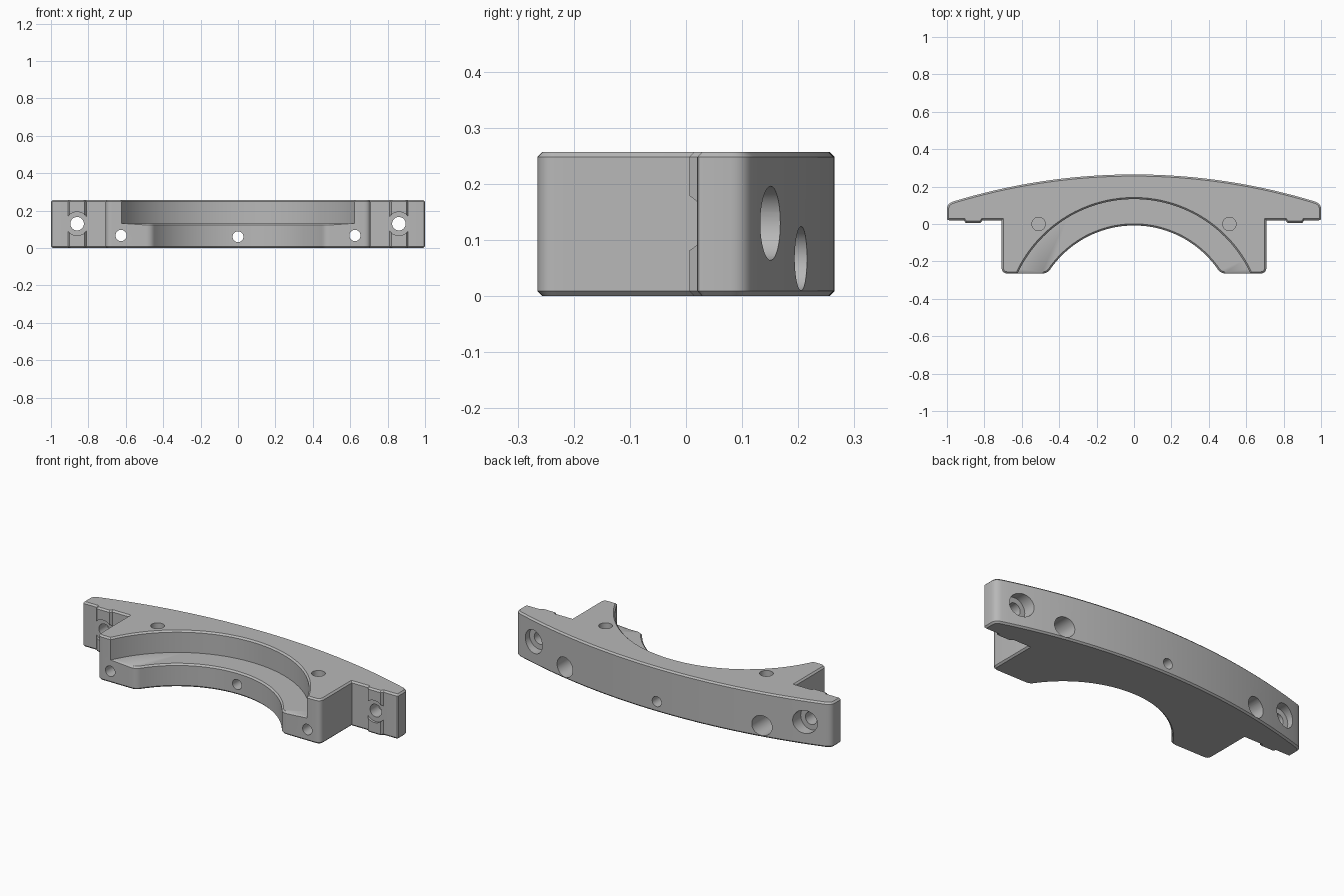
import bpy, bmesh, math
from mathutils import Vector

cube = bpy.data.objects.get("Cube")
if cube:
    bpy.data.objects.remove(cube, do_unlink=True)

HEIGHT = 0.257
BACK_Y, BACK_R = 0.265, 3.3        # large outer arc
BORE_Y, BORE_R = -0.553, 0.545     # inner bore
POCKET_R, LEDGE_Z = 0.686, 0.132   # stepped pocket above the bore
FRONT_Y, LUG_Y = -0.265, 0.02

grey = bpy.data.materials.new("plain grey")
grey.use_nodes = True
grey.diffuse_color = (0.48, 0.48, 0.48, 1)
grey.node_tree.nodes["Principled BSDF"].inputs["Base Color"].default_value = grey.diffuse_color


def rounded(a, corner, b, steps=6):
    """Soft corner from a to b."""
    a, c, b = Vector(a), Vector(corner), Vector(b)
    return [a * (1 - t) ** 2 + c * 2 * t * (1 - t) + b * t * t
            for t in (i / steps for i in range(steps + 1))]


def back(x):
    return BACK_Y - BACK_R + math.sqrt(BACK_R ** 2 - x * x)


def bore(angle):
    return Vector((BORE_R * math.sin(angle), BORE_Y + BORE_R * math.cos(angle)))


def half_outline():
    """Right half of the plan, from back centre round to bore centre."""
    pts = [Vector((0.97 * i / 28, back(0.97 * i / 28))) for i in range(28)]
    pts += rounded((0.965, back(0.965)), (1, back(1)), (1, back(1) - 0.03))
    pts += rounded((1, LUG_Y + 0.012), (1, LUG_Y), (0.988, LUG_Y), 3)
    # raised strip on the lug
    pts += [Vector(p) for p in ((0.91, LUG_Y), (0.9, 0.006), (0.82, 0.006),
                                (0.81, LUG_Y), (0.708, LUG_Y))]
    pts += rounded((0.708, FRONT_Y + 0.035), (0.708, FRONT_Y), (0.673, FRONT_Y))
    tip = math.acos((FRONT_Y - BORE_Y) / BORE_R)
    start = tip - 0.05
    pts += rounded((bore(tip).x + 0.03, FRONT_Y), bore(tip), bore(start))
    pts += [bore(start * (1 - i / 30)) for i in range(1, 31)]
    return pts


def extrude_outline(name, outline, height):
    bm = bmesh.new()
    face = bm.faces.new([bm.verts.new((p.x, p.y, 0)) for p in outline])
    top = bmesh.ops.extrude_face_region(bm, geom=[face])["geom"]
    bmesh.ops.translate(bm, vec=(0, 0, height),
                        verts=[v for v in top if isinstance(v, bmesh.types.BMVert)])
    bmesh.ops.recalc_face_normals(bm, faces=bm.faces)
    mesh = bpy.data.meshes.new(name)
    bm.to_mesh(mesh)
    bm.free()
    obj = bpy.data.objects.new(name, mesh)
    bpy.context.collection.objects.link(obj)
    return obj


def cut(obj, start, end, radius, sides=40):
    """Drill a round hole from start to end."""
    start, end = Vector(start), Vector(end)
    axis = end - start
    bpy.ops.mesh.primitive_cylinder_add(
        vertices=sides, radius=radius, depth=axis.length, location=(start + end) / 2,
        rotation=axis.to_track_quat('Z', 'Y').to_euler())
    cutter = bpy.context.object
    cutter.hide_render = True
    mod = obj.modifiers.new("cut", 'BOOLEAN')
    mod.operation, mod.solver, mod.object = 'DIFFERENCE', 'EXACT', cutter
    graph = bpy.context.evaluated_depsgraph_get()
    mesh = bpy.data.meshes.new_from_object(obj.evaluated_get(graph))
    obj.modifiers.clear()
    obj.data = mesh
    bpy.data.objects.remove(cutter, do_unlink=True)


# Bracket body with stepped pocket
half = half_outline()
mirrored = [Vector((-p.x, p.y)) for p in reversed(half[1:-1])]
body = extrude_outline("clamp_body", half + mirrored, HEIGHT)
cut(body, (0, BORE_Y, LEDGE_Z), (0, BORE_Y, 0.5), POCKET_R, 160)

# Chamfer the outer rims
bm = bmesh.new()
bm.from_mesh(body.data)
bmesh.ops.remove_doubles(bm, verts=bm.verts, dist=0.0002)
rims = [e for e in bm.edges if e.is_manifold and e.is_convex
        and e.calc_face_angle() > math.radians(50)
        and abs(e.verts[0].co.z - e.verts[1].co.z) < 0.001]
bmesh.ops.bevel(bm, geom=rims, offset=0.009, segments=1, affect='EDGES', clamp_overlap=False)
bm.to_mesh(body.data)
bm.free()

# Bolt holes, mirrored on both sides
for s in (-1, 1):
    lug, foot = 0.86 * s, 0.625 * s
    cut(body, (lug, -0.05, 0.13), (lug, 0.0195, 0.13), 0.063)   # relief in the strip
    cut(body, (lug, -0.05, 0.13), (lug, 0.4, 0.13), 0.036)      # lug bolt
    cut(body, (lug, 0.095, 0.13), (lug, 0.4, 0.13), 0.066)      # lug bolt head
    cut(body, (foot, -0.4, 0.067), (foot, 0.4, 0.067), 0.03)    # foot bolt
    cut(body, (foot, 0.06, 0.067), (foot, 0.4, 0.067), 0.057)   # foot bolt head
    cut(body, (0.51 * s, 0, 0.13), (0.51 * s, 0, 0.4), 0.036)   # blind top hole
cut(body, (0, -0.2, 0.06), (0, 0.4, 0.06), 0.029)               # centre hole

body.data.materials.clear()
body.data.materials.append(grey)
bpy.ops.object.select_all(action='DESELECT')
body.select_set(True)
bpy.context.view_layer.objects.active = body
bpy.ops.object.shade_smooth_by_angle(angle=math.radians(30))
